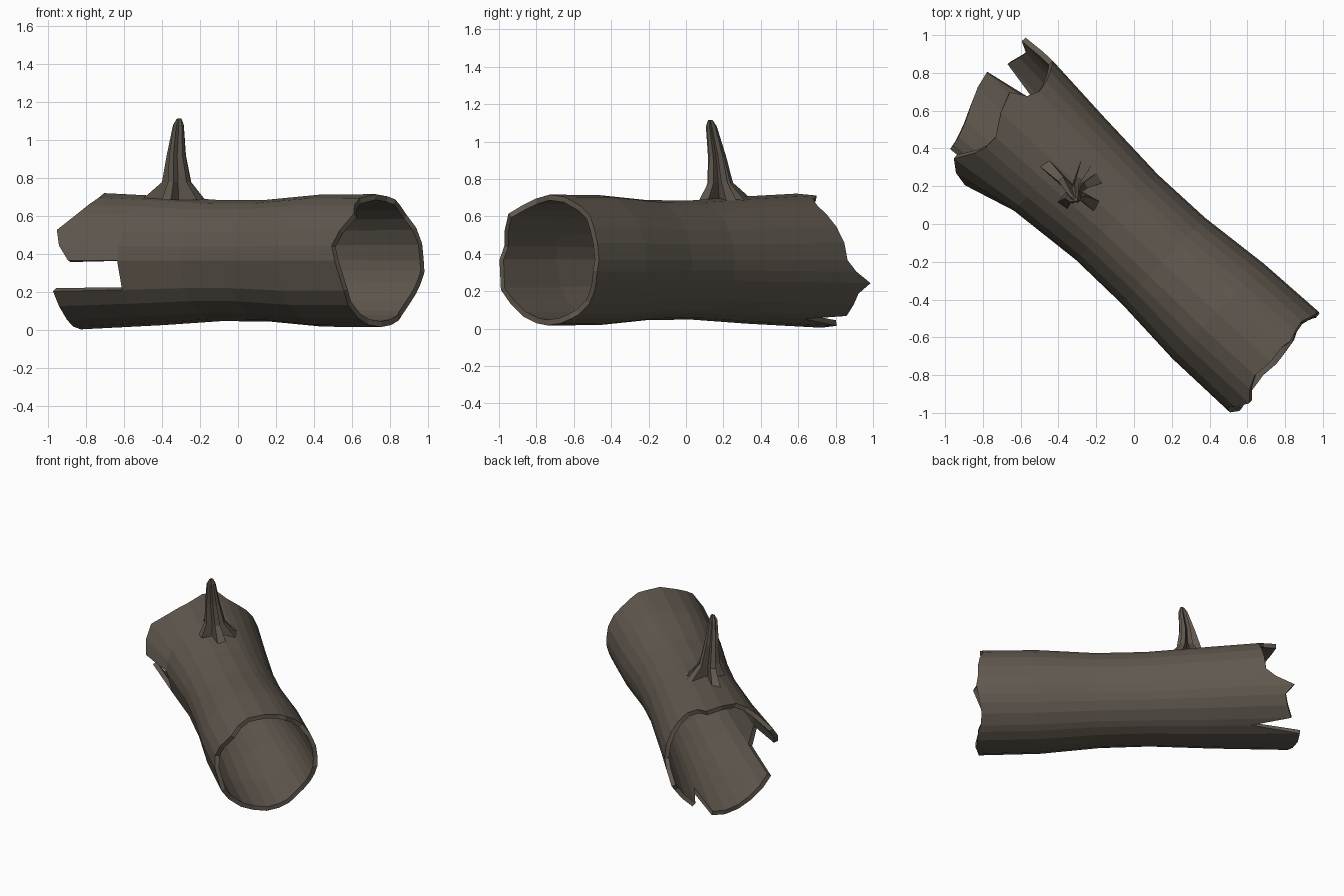
import bpy
import bmesh
from math import sin, cos, radians
from mathutils import Vector

default_cube = bpy.data.objects.get("Cube")
if default_cube:
    bpy.data.objects.remove(default_cube, do_unlink=True)

# Single bark colour
bark = bpy.data.materials.new("bark_brown")
bark.use_nodes = True
bark_colour = (0.118, 0.098, 0.077, 1)
bark.diffuse_color = bark_colour
bark.node_tree.nodes["Principled BSDF"].inputs["Base Color"].default_value = bark_colour

# The log lies diagonally: along its length, and across it
ALONG = Vector((0.72, -0.69, 0))
ACROSS = Vector((0.69, 0.72, 0))
UP = Vector((0, 0, 1))

# Profile stations: distance along, sideways shift, half width, half height
STATIONS = [
    (-1.1, -0.05, 0.39, 0.362),
    (-0.51, -0.045, 0.345, 0.34),
    (-0.09, -0.037, 0.314, 0.319),
    (0.25, -0.033, 0.318, 0.32),
    (0.645, -0.025, 0.35, 0.348),
    (1.1, -0.012, 0.357, 0.35),
]

# Broken far rim: angle around the log, distance along, outward flare
FAR_RIM = [
    (0, -0.91, 1), (15, -0.9, 1), (30, -0.88, 1), (43, -0.86, 1),
    (56, -0.85, 1), (67, -0.88, 1), (75, -0.96, 1), (92, -0.92, 1),
    (110, -0.85, 1), (123, -0.85, 1), (135, -0.87, 1), (153, -0.93, 1.08),
    (167, -0.87, 1.13), (180, -0.79, 1.16), (207, -0.98, 1), (222, -0.99, 1),
    (240, -1.02, 1), (255, -1.06, 1), (270, -1.1, 1), (284, -1.12, 1),
    (296, -0.8, 1), (304, -1.07, 1), (318, -1.05, 1), (330, -1.04, 1),
    (340, -1.1, 1), (350, -0.98, 1),
]
SPLIT = 13  # strip of the wall that is missing behind the far rim

# Worn near rim: distance along for each strip
NEAR_RIM = [1.03, 1.03, 1.02, 1, 1.01, 1.03, 1.02, 1.03, 1.02, 1.05, 1.1, 1.06,
            1.03, 1.06, 1.09, 1.07, 1.06, 1.05, 1.06, 1.05, 1.04, 1.02, 1.01,
            1.02, 1.03, 1.04]


def lerp(a, b, t):
    return a + (b - a) * t


def log_point(s, angle, flare=1):
    """Point on the bark at a distance along the log and an angle around it."""
    for a, b in zip(STATIONS, STATIONS[1:]):
        if s <= b[0] or b is STATIONS[-1]:
            t = (s - a[0]) / (b[0] - a[0])
            shift, wide, high = (lerp(a[k], b[k], t) for k in range(1, 4))
            break
    a = radians(angle)
    return (ALONG * s + ACROSS * (shift + wide * flare * cos(a))
            + UP * (0.367 + high * sin(a)))


def skin(bm, rings, skip=()):
    """Join closed rings of points with quads."""
    rows = [[bm.verts.new(p) for p in ring] for ring in rings]
    for i, (low, high) in enumerate(zip(rows, rows[1:])):
        for j in range(len(low)):
            k = (j + 1) % len(low)
            if (i, j) not in skip:
                bm.faces.new((low[j], low[k], high[k], high[j]))
    return rows


def finish(bm, name):
    mesh = bpy.data.meshes.new(name)
    bm.to_mesh(mesh)
    bm.free()
    mesh.materials.append(bark)
    obj = bpy.data.objects.new(name, mesh)
    bpy.context.collection.objects.link(obj)
    return obj


# Hollow trunk with torn ends
bm = bmesh.new()
rings = [[log_point(s, a, flare) for a, s, flare in FAR_RIM]]
for station in STATIONS[1:-1]:
    rings.append([log_point(station[0], row[0]) for row in FAR_RIM])
rings.append([log_point(s, row[0]) for s, row in zip(NEAR_RIM, FAR_RIM)])
skin(bm, rings, skip={(0, SPLIT)})
trunk = finish(bm, "hollow_trunk")
wall = trunk.modifiers.new("wall", "SOLIDIFY")
wall.thickness = 0.03
wall.offset = -1

# Broken branch stub with spreading ridges: direction, reach, next valley
RIDGES = [(-125, 0.05, -80), (-35, 0.1, -5), (25, 0.1, 45),
          (65, 0.11, 100), (137, 0.18, 186)]
# Levels: centre x, y, z, core radius, share of the ridge reach
LEVELS = [
    (-0.32, 0.18, 0.685, 0.05, 1),
    (-0.32, 0.175, 0.78, 0.048, 0.25),
    (-0.325, 0.163, 0.92, 0.042, 0.08),
    (-0.315, 0.135, 1.08, 0.029, 0),
    (-0.31, 0.13, 1.115, 0.012, 0),
]


def stub_ring(x, y, z, core, share):
    centre = Vector((x, y, z))
    points = []
    for angle, reach, valley in RIDGES:
        a, v = radians(angle), radians(valley)
        out = Vector((cos(a), sin(a), 0))
        side = Vector((-sin(a), cos(a), 0)) * core * lerp(0.3, 0.6, share)
        tip = centre + out * (core + reach * share)
        points += [tip - side, tip + side,
                   centre + Vector((cos(v), sin(v), 0)) * core * 0.65]
    return points


bm = bmesh.new()
rows = skin(bm, [stub_ring(*level) for level in LEVELS])
bm.faces.new(rows[-1])
finish(bm, "branch_stub")
